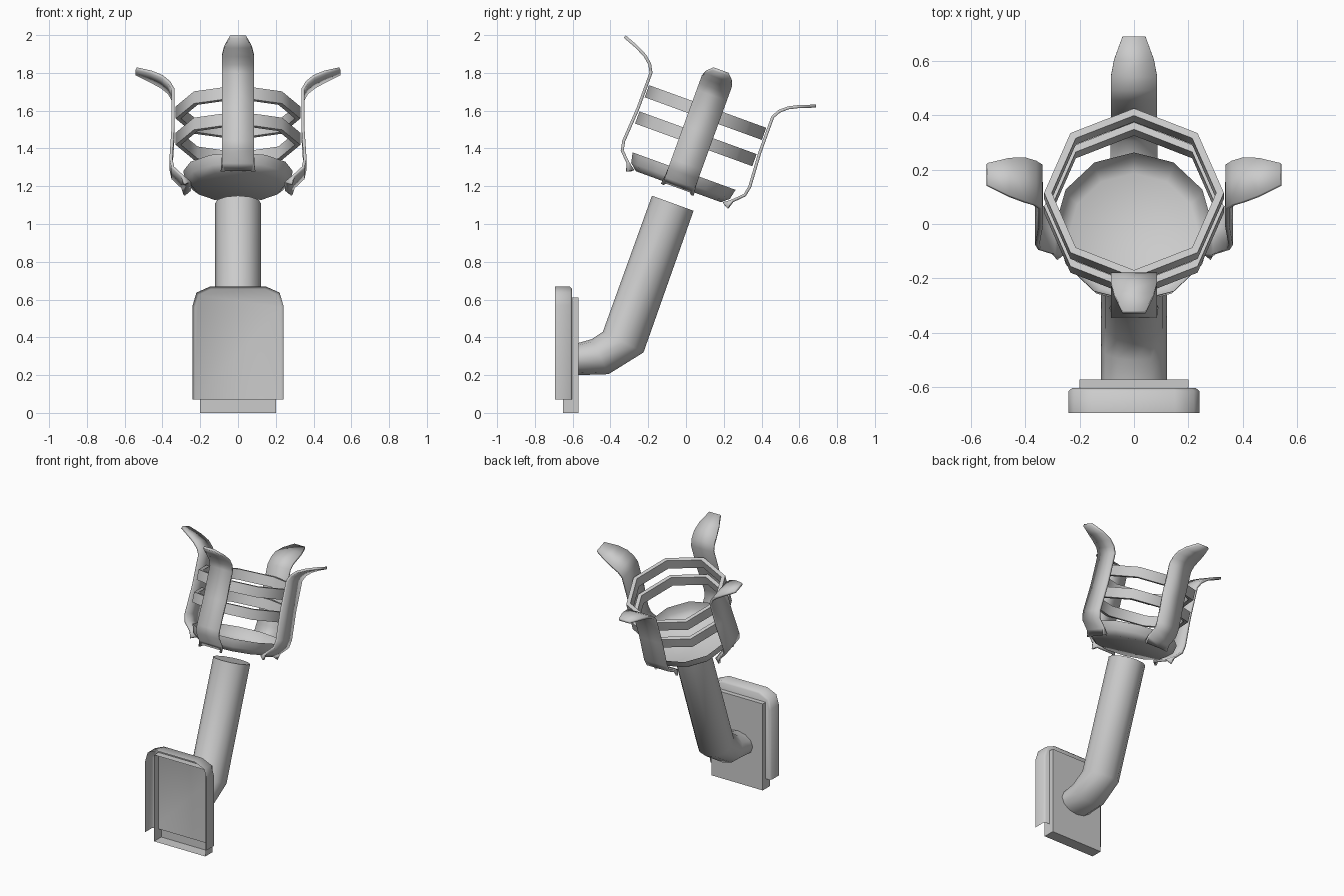
import bpy, bmesh
from math import sin, cos, pi, radians
from mathutils import Matrix

if "Cube" in bpy.data.objects:
    bpy.data.objects.remove(bpy.data.objects["Cube"])

# Basket frame: tilted 20 degrees towards +y, origin at the bowl rim centre
TILT = Matrix.Translation((0, -0.01, 1.28)) @ Matrix.Rotation(radians(-20), 4, 'X')


def make(name, verts, faces, matrix=Matrix(), smooth=40, solid=0.0):
    me = bpy.data.meshes.new(name)
    me.from_pydata(verts, [], faces)
    bm = bmesh.new()
    bm.from_mesh(me)
    bmesh.ops.recalc_face_normals(bm, faces=bm.faces)
    bm.to_mesh(me)
    bm.free()
    me.transform(matrix)
    ob = bpy.data.objects.new(name, me)
    bpy.context.collection.objects.link(ob)
    if solid:
        m = ob.modifiers.new("thickness", 'SOLIDIFY')
        m.thickness = solid
        m.offset = 0
    bpy.context.view_layer.objects.active = ob
    ob.select_set(True)
    bpy.ops.object.shade_smooth_by_angle(angle=radians(smooth))
    ob.select_set(False)
    return ob


def loft(rings, closed=False):
    """Quads between successive closed rings of equal size."""
    n = len(rings[0])
    faces = []
    for k in range(len(rings) if closed else len(rings) - 1):
        a, b = k * n, ((k + 1) % len(rings)) * n
        faces += [(a + i, a + (i + 1) % n, b + (i + 1) % n, b + i) for i in range(n)]
    return [v for r in rings for v in r], faces


def circle(r, z, n):
    return [(r * sin(2 * pi * i / n), r * cos(2 * pi * i / n), z) for i in range(n)]


# Two octagonal basket hoops
for name, t in (("upper_hoop", 0.33), ("lower_hoop", 0.182)):
    lo, hi = t - 0.034, t + 0.034
    v, f = loft([circle(0.33, lo, 8), circle(0.33, hi, 8),
                 circle(0.302, hi, 8), circle(0.302, lo, 8)], closed=True)
    make(name, v, f, TILT, 50)

# Shallow bowl with a slightly steeper wall and flat bottom
v, f = loft([circle(0.29, 0, 12), circle(0.278, -0.055, 12), circle(0.24, -0.088, 12)])
f.append(tuple(range(24, 36)))
make("bowl", v, f, TILT, 60)

# Four prongs: radius, height, half width along the profile
prong = [(0.255, -0.09, 0.07), (0.295, -0.06, 0.085), (0.345, -0.01, 0.085),
         (0.355, 0.04, 0.085), (0.343, 0.23, 0.085), (0.343, 0.43, 0.085),
         (0.365, 0.47, 0.085), (0.403, 0.503, 0.085), (0.46, 0.532, 0.073),
         (0.539, 0.562, 0.042)]
for k in range(4):
    v = [p for r, z, w in prong for p in ((-w, r, z), (w, r, z))]
    f = [(2 * i, 2 * i + 1, 2 * i + 3, 2 * i + 2) for i in range(len(prong) - 1)]
    # pointed flap at each corner of the foot
    for side, s in ((0, -1), (1, 1)):
        v.append((s * 0.085, 0.285, -0.106))
        f.append((side, side + 2, len(v) - 1))
    make(f"prong_{k + 1}", v, f, TILT @ Matrix.Rotation(k * pi / 2, 4, 'Z'), 40, 0.016)

# Bent arm: each section given by its top and bottom point in (y, z)
sections = [((-0.57, 0.37), (-0.57, 0.20)), ((-0.50, 0.39), (-0.41, 0.205)),
            ((-0.44, 0.43), (-0.225, 0.32)), ((-0.18, 1.15), (0.04, 1.07))]
rings = []
for (y1, z1), (y2, z2) in sections:
    ring = []
    for i in range(12):
        a = 2 * pi * i / 12
        c = cos(a) / 2
        ring.append((0.122 * sin(a), (y1 + y2) / 2 + c * (y1 - y2), (z1 + z2) / 2 + c * (z1 - z2)))
    rings.append(ring)
v, f = loft(rings)
f.append(tuple(range(36, 48)))
make("arm", v, f, smooth=50)

# Wall bracket shell: open towards the wall and at the bottom, softened corners
half = [(0.24, 0.07), (0.24, 0.57), (0.22, 0.637), (0.15, 0.668)]
outline = half + [(-x, z) for x, z in reversed(half)]
n = len(outline)
v = ([(x, -0.693, z) for x, z in outline] + [(x, -0.613, z) for x, z in outline]
     + [(x * 0.95, -0.603, z if z < 0.1 else z - 0.012) for x, z in outline])
f = [(k + i, k + i + 1, k + n + i + 1, k + n + i) for k in (0, n) for i in range(n - 1)]
f.append(tuple(range(2 * n, 3 * n)))
make("bracket_shell", v, f, smooth=60)

# Mounting plate: shallow box open towards the wall
box = [(0.2, 0), (0.2, 0.61), (-0.2, 0.61), (-0.2, 0)]
v, f = loft([[(x, -0.65, z) for x, z in box], [(x, -0.57, z) for x, z in box]])
f.append((4, 5, 6, 7))
make("mounting_plate", v, f)
